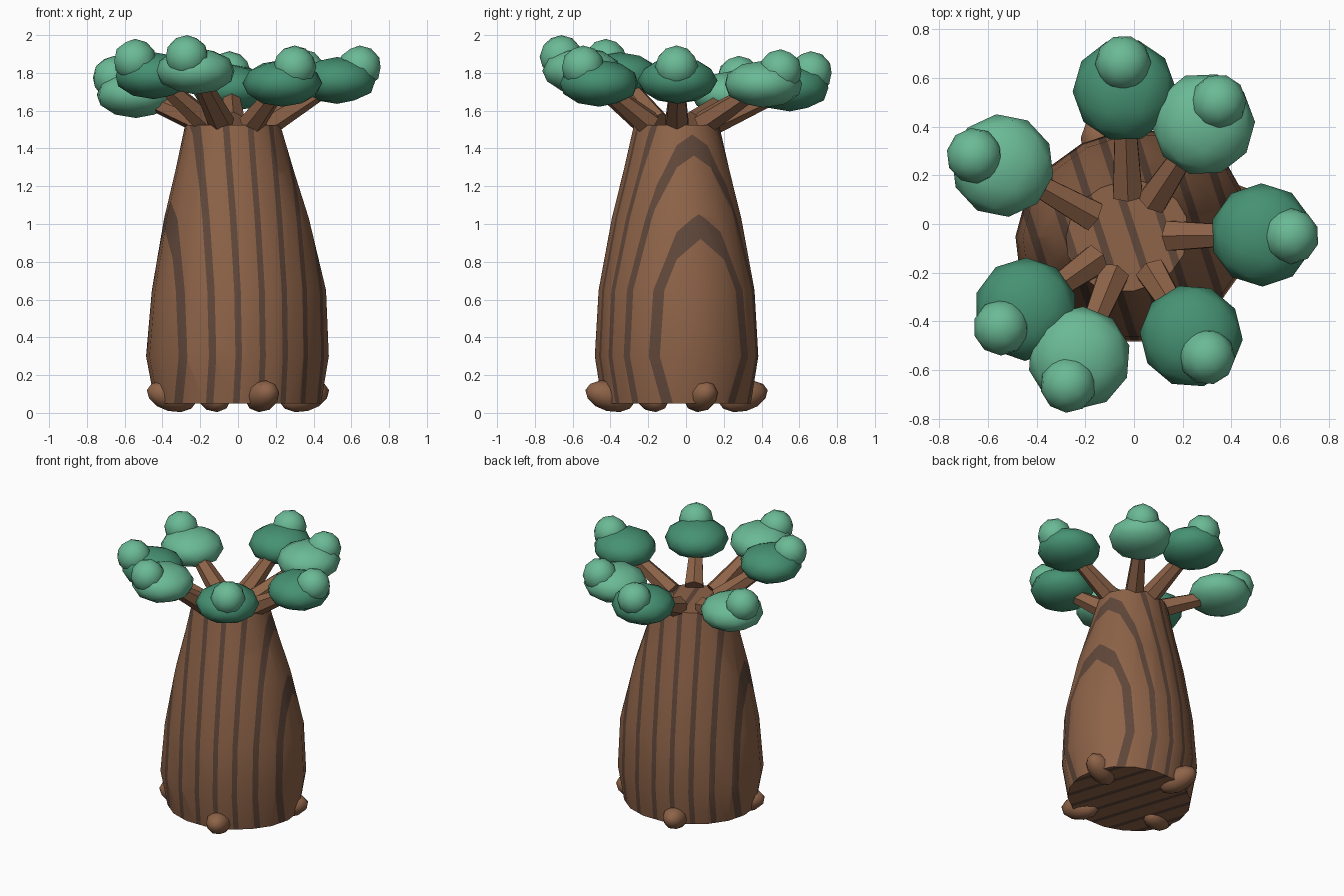
import bpy, bmesh, math
from mathutils import Vector, Matrix

if "Cube" in bpy.data.objects:
    bpy.data.objects.remove(bpy.data.objects["Cube"])

TURN = math.radians(18)          # heading of the trunk's long axis
CENTRE = Vector((0, -0.05, 0))


def material(name, rgb):
    m = bpy.data.materials.new(name)
    m.diffuse_color = (*rgb, 1)
    m.use_nodes = True
    m.node_tree.nodes["Principled BSDF"].inputs["Base Color"].default_value = m.diffuse_color
    return m


bark = material("bark brown", (0.27, 0.125, 0.065))
groove = material("dark bark", (0.117, 0.063, 0.042))
light_leaf = material("light leaf green", (0.145, 0.491, 0.305))
dark_leaf = material("dark leaf green", (0.061, 0.287, 0.171))


def finish(bm, name, mats, smooth=True):
    me = bpy.data.meshes.new(name)
    bmesh.ops.recalc_face_normals(bm, faces=bm.faces)
    bm.to_mesh(me)
    bm.free()
    for m in mats:
        me.materials.append(m)
    ob = bpy.data.objects.new(name, me)
    bpy.context.collection.objects.link(ob)
    if smooth:
        bpy.ops.object.select_all(action='DESELECT')
        ob.select_set(True)
        bpy.context.view_layer.objects.active = ob
        bpy.ops.object.shade_smooth_by_angle(angle=math.radians(45))
    return ob


def blob(name, centre, size, mat, rot=Matrix.Identity(4)):
    bm = bmesh.new()
    bmesh.ops.create_icosphere(bm, subdivisions=2, radius=1)
    bm.transform(Matrix.Translation(centre) @ rot @ Matrix.Diagonal((*size, 1)))
    return finish(bm, name, [mat])


# Trunk: oval rings (height, long radius, sideways drift)
RINGS = [(0.05, 0.445, 0), (0.3, 0.49, -0.003), (0.65, 0.467, 0.005),
         (1.03, 0.388, -0.008), (1.28, 0.318, -0.018), (1.525, 0.255, -0.028)]
SIDES = 18
bm = bmesh.new()
loops = []
for z, r, drift in RINGS:
    loop = []
    for i in range(SIDES):
        a = math.tau * i / SIDES
        p = Matrix.Rotation(TURN, 3, 'Z') @ Vector((r * math.cos(a), 0.885 * r * math.sin(a), z))
        loop.append(bm.verts.new(p + CENTRE + Vector((drift, 0, 0))))
    loops.append(loop)
for lo, hi in zip(loops, loops[1:]):
    for i in range(SIDES):
        j = (i + 1) % SIDES
        bm.faces.new((lo[i], lo[j], hi[j], hi[i]))
bm.faces.new(loops[0][::-1])
bm.faces.new(loops[-1])

# Bark grooves: parallel upright slices through the trunk
SPACING, HALF = 0.13, 0.0165
axis = Vector((math.cos(TURN), math.sin(TURN), 0))
for k in range(-3, 4):
    for side in (-HALF, HALF):
        bmesh.ops.bisect_plane(bm, geom=bm.verts[:] + bm.edges[:] + bm.faces[:], dist=1e-5,
                               plane_co=CENTRE + axis * (k * SPACING + side), plane_no=axis)
for f in bm.faces:
    d = (f.calc_center_median() - CENTRE).dot(axis)
    f.material_index = int(abs(d - SPACING * round(d / SPACING)) < HALF)
finish(bm, "trunk", [bark, groove])

# Roots: four stubby lobes around the foot, inner ends dipping down
for i in range(4):
    a = math.radians(20 + 90 * i)
    rot = Matrix.Rotation(a, 4, 'Z') @ Matrix.Rotation(math.radians(-14), 4, 'Y')
    c = CENTRE + Vector((0.375 * math.cos(a), 0.375 * math.sin(a), 0.088))
    blob(f"root_{i + 1}", c, (0.14, 0.083, 0.08), bark, rot)

# Crown: branch, leaf cluster and small tuft (x, y, z, tuft x, y, z, colour)
CROWN = [
    (-0.04, 0.55, 1.72, -0.045, 0.66, 1.80, dark_leaf),
    (0.285, 0.41, 1.74, 0.347, 0.50, 1.81, light_leaf),
    (0.525, -0.045, 1.76, 0.645, -0.05, 1.83, dark_leaf),
    (0.235, -0.46, 1.745, 0.30, -0.545, 1.83, dark_leaf),
    (-0.225, -0.55, 1.81, -0.27, -0.66, 1.885, light_leaf),
    (-0.445, -0.35, 1.785, -0.545, -0.425, 1.865, dark_leaf),
    (-0.54, 0.24, 1.685, -0.655, 0.28, 1.775, light_leaf),
]
hub = Vector((-0.02, -0.05, 1.53))
for i, (x, y, z, tx, ty, tz, mat) in enumerate(CROWN, 1):
    end = Vector((x, y, z))
    out = Vector((x - hub.x, y - hub.y, 0)).normalized()
    start = hub + out * 0.17
    way = end - start
    bm = bmesh.new()
    bmesh.ops.create_cone(bm, cap_ends=True, segments=6, radius1=0.07, radius2=0.04,
                          depth=way.length)
    bm.transform(Matrix.Translation((start + end) / 2) @ way.to_track_quat('Z', 'Y').to_matrix().to_4x4())
    finish(bm, f"branch_{i}", [bark], smooth=False)
    spin = Matrix.Rotation(math.atan2(out.y, out.x), 4, 'Z')
    blob(f"leaf_cluster_{i}", end, (0.212, 0.212, 0.124), mat, spin)
    blob(f"leaf_tuft_{i}", Vector((tx, ty, tz)), (0.115, 0.115, 0.115), light_leaf, spin)
